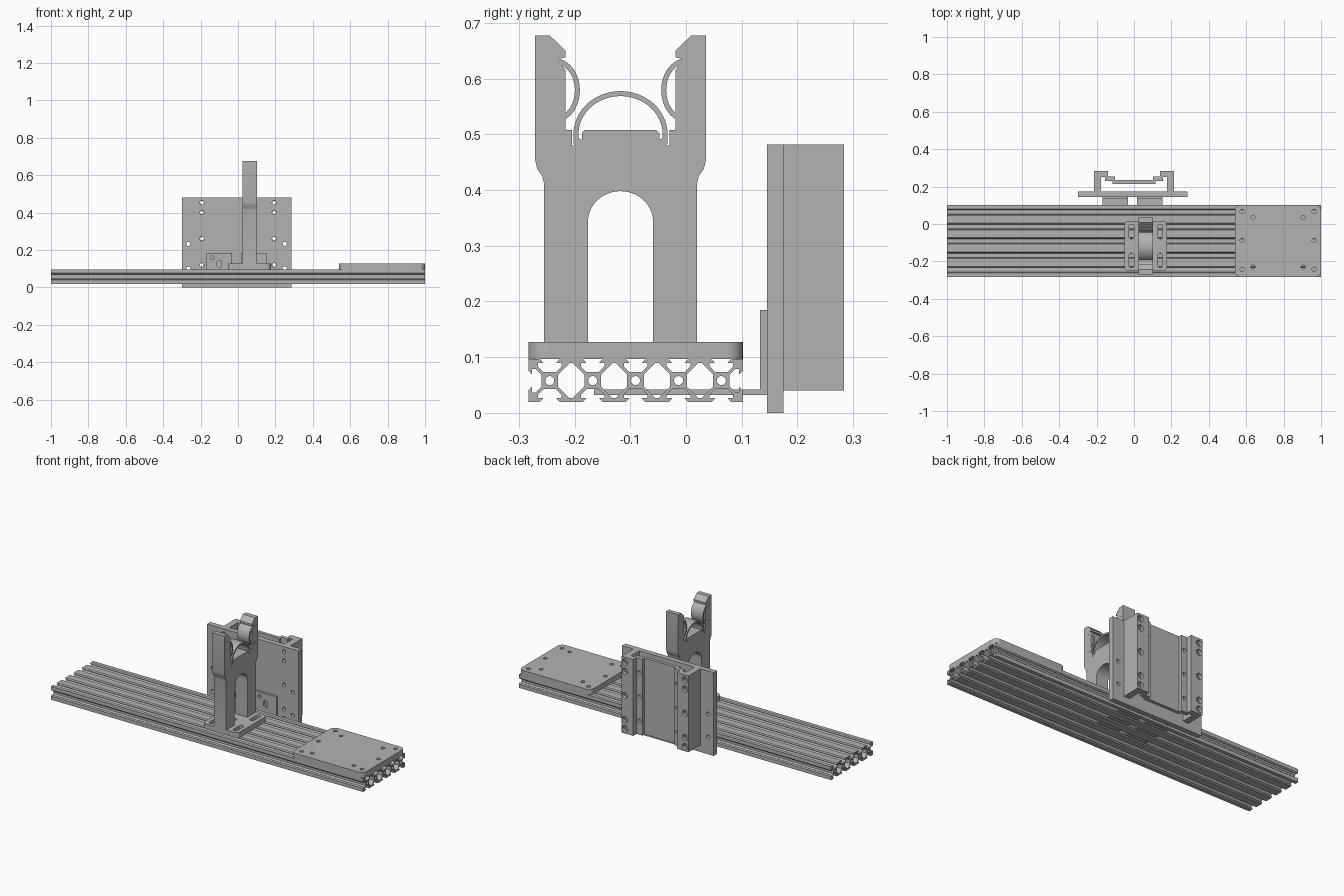
import bpy, bmesh
from math import sin, cos, pi
from mathutils import Matrix, Vector

cube = bpy.data.objects.get("Cube")
if cube:
    bpy.data.objects.remove(cube)

grey = bpy.data.materials.new("plain grey")
grey.use_nodes = True
grey.diffuse_color = (0.45, 0.45, 0.45, 1)
grey.node_tree.nodes["Principled BSDF"].inputs["Base Color"].default_value = (0.45, 0.45, 0.45, 1)

# Local profile axes for an extrusion along x, y or z
FRAMES = {"x": ((0, 1, 0), (0, 0, 1), (1, 0, 0)),
          "y": ((1, 0, 0), (0, 0, 1), (0, -1, 0)),
          "z": ((1, 0, 0), (0, 1, 0), (0, 0, 1))}


def extrude(name, loops, axis, lo, hi):
    """Solid from flat closed loops (inner loops become holes)."""
    curve = bpy.data.curves.new(name, "CURVE")
    curve.dimensions = "2D"
    curve.fill_mode = "BOTH"
    curve.extrude = (hi - lo) / 2
    for loop in loops:
        spline = curve.splines.new("POLY")
        spline.points.add(len(loop) - 1)
        for point, (a, b) in zip(spline.points, loop):
            point.co = (a, b, 0, 1)
        spline.use_cyclic_u = True
    temp = bpy.data.objects.new(name + "_curve", curve)
    bpy.context.collection.objects.link(temp)
    bpy.context.view_layer.update()
    mesh = bpy.data.meshes.new_from_object(temp)
    bpy.data.objects.remove(temp)
    frame = Matrix(FRAMES[axis]).transposed().to_4x4()
    frame.translation["xyz".index(axis)] = (lo + hi) / 2
    mesh.transform(frame)
    bm = bmesh.new()
    bm.from_mesh(mesh)
    bmesh.ops.remove_doubles(bm, verts=bm.verts, dist=1e-5)
    bmesh.ops.recalc_face_normals(bm, faces=bm.faces)
    bm.to_mesh(mesh)
    bm.free()
    mesh.materials.clear()
    mesh.materials.append(grey)
    obj = bpy.data.objects.new(name, mesh)
    bpy.context.collection.objects.link(obj)
    smooth(obj)
    return obj


def smooth(obj):
    bpy.ops.object.select_all(action="DESELECT")
    obj.select_set(True)
    bpy.context.view_layer.objects.active = obj
    bpy.ops.object.shade_smooth_by_angle(angle=0.5)


def cut(obj, cutter):
    mod = obj.modifiers.new("cut", "BOOLEAN")
    mod.object = cutter
    mod.solver = "EXACT"
    bpy.context.view_layer.objects.active = obj
    bpy.ops.object.modifier_apply(modifier=mod.name)
    bpy.data.objects.remove(cutter)


def arc(cx, cy, rx, ry, start, end, n):
    return [(cx + rx * cos(start + (end - start) * i / n),
             cy + ry * sin(start + (end - start) * i / n)) for i in range(n + 1)]


def circle(cx, cy, r, n=20):
    return arc(cx, cy, r, r, 0, 2 * pi, n)[:-1]


def rounded(x0, x1, y0, y1, r, n=6):
    corners = [(x1 - r, y1 - r), (x0 + r, y1 - r), (x0 + r, y0 + r), (x1 - r, y0 + r)]
    return [p for i, (x, y) in enumerate(corners)
            for p in arc(x, y, r, r, i * pi / 2, (i + 1) * pi / 2, n)]


def band(path, t):
    """Closed strip of thickness t around a path."""
    left, right = [], []
    for i, p in enumerate(path):
        a, b = Vector(path[max(i - 1, 0)]), Vector(path[min(i + 1, len(path) - 1)])
        d = (b - a).normalized() * t / 2
        left.append((p[0] - d.y, p[1] + d.x))
        right.append((p[0] + d.y, p[1] - d.x))
    return left + right[::-1]


def mirrored(points, c=0):
    """Half outline followed by its mirror image about a = c."""
    return points + [(2 * c - a, b) for a, b in reversed(points)]


# Slotted rail: five square cells side by side
MM, RAIL_Y, RAIL_Z = 0.00385, -0.0905, 0.058
half_slot = [(-4.6, 0), (-3.1, 1.5), (-3.1, 1.8), (-5.5, 1.8), (-5.5, 3.44), (-2.84, 6.1)]
slot = mirrored(half_slot)
cells = [20 * i - 40 for i in range(5)]
outline = [(-50, -10)]
outline += [(c + s, d - 10) for c in cells for s, d in slot]
outline += [(50, -10)] + [(50 - d, s) for s, d in slot] + [(50, 10)]
outline += [(c - s, 10 - d) for c in reversed(cells) for s, d in slot]
outline += [(-50, 10)] + [(d - 50, -s) for s, d in slot]
rail_loops = [outline] + [circle(c, 0, 2.1) for c in cells]
for c in cells[:-1]:
    side = [(c + 3.9, -2.84), (c + 9.26, -8.2)]
    low = mirrored(side, c + 10)
    rail_loops.append(low + [(a, -b) for a, b in reversed(low)])
extrude("slotted_rail",
        [[(RAIL_Y + a * MM, RAIL_Z + b * MM) for a, b in loop] for loop in rail_loops],
        "x", -1, 1)

# Rounded plate on the rail end
TOP, PLATE_TOP = 0.0965, 0.127
holes = [(x, y) for x in (0.578, 0.963) for y in (0.067, -0.088, -0.242)]
holes += [(x, y) for x in (0.636, 0.904) for y in (0.035, -0.229)]
extrude("end_plate", [rounded(0.54, 1, -0.283, 0.102, 0.03)]
        + [circle(x, y, 0.011) for x, y in holes], "z", TOP, PLATE_TOP)

# Slotted foot of the holder
CX, CY = 0.063, -0.1175
slots = [rounded(x - 0.013, x + 0.013, y - 0.039, y + 0.039, 0.0129)
         for x in (CX - 0.077, CX + 0.077) for y in (CY - 0.077, CY + 0.077)]
extrude("holder_foot", [rounded(-0.052, 0.176, -0.252, 0.017, 0.022)] + slots
        + [circle(CX, CY, 0.011)], "z", TOP, PLATE_TOP)

# Forked holder with arched legs
X0, X1 = 0.025, 0.102
left_side = [(-0.176, PLATE_TOP), (-0.255, PLATE_TOP), (-0.255, 0.412), (-0.258, 0.425),
             (-0.267, 0.438), (-0.271, 0.455), (-0.271, 0.677), (-0.244, 0.677),
             (-0.216, 0.65), (-0.216, 0.638), (-0.23, 0.635), (-0.216, 0.615),
             (-0.216, 0.508), (-0.205, 0.508), (-0.205, 0.48), (-0.187, 0.48),
             (-0.187, 0.502), (-0.181, 0.508)]
arch = arc(CY, 0.343, 0.0585, 0.055, 0, pi, 20)
extrude("forked_holder", [mirrored(left_side, CY) + arch], "x", X0, X1)

# Bent springs gripping from both sides and from below
for name, sign in (("front", 1), ("back", -1)):
    bow = arc(-0.236, 0.579, 0.041, 0.053, -pi / 2, pi / 2, 24)
    path = [(CY + sign * (a - CY), b) for a, b in [(-0.246, 0.526)] + bow + [(-0.246, 0.632)]]
    extrude(name + "_spring", [band(path, 0.009)], "x", X0, X1)
    for end, z in (("lower", 0.531), ("upper", 0.63)):
        extrude(f"{name}_{end}_spring_bead", [circle(CY - sign * 0.1285, z, 0.009)],
                "x", X0 - 0.0008, X1 + 0.0008)
    extrude(name + "_cradle_bead", [circle(CY - sign * 0.076, 0.485, 0.008)], "x", X0, X1)
cradle = arc(CY, 0.5, 0.08, 0.073, 0, pi, 32)
cradle = [(cradle[0][0], 0.483)] + cradle + [(cradle[-1][0], 0.483)]
extrude("cradle_spring", [band(cradle, 0.009)], "x", X0, X1)

# Angle brackets joining rail and back plate
for name, x0, x1 in (("right", -0.168, -0.033), ("left", 0.015, 0.152)):
    extrude(name + "_bracket_leg", [[(x0, -0.165), (x1, -0.165), (x1, 0.145), (x0, 0.145)]],
            "z", 0.032, 0.042)
    face = [(x0, 0.032), (x1, 0.032), (x1, 0.185), (x0, 0.185)]
    extrude(name + "_bracket_face", [face, circle(x0 + 0.031, 0.158, 0.01),
            rounded(x0 + 0.055, x0 + 0.081, 0.105, 0.145, 0.0129)], "y", 0.133, 0.145)

# Upright back plate
BOLT_Z = (0.067, 0.12, 0.26, 0.4, 0.453)
bolts = [(x, z) for x in (-0.193, 0.193) for z in BOLT_Z]
extras = [(x, z) for x in (-0.265, 0.25) for z in (0.1, 0.233)]
extrude("back_plate", [[(-0.3, 0), (0.287, 0), (0.287, 0.482), (-0.3, 0.482)]]
        + [circle(x, z, 0.011) for x, z in bolts + extras], "y", 0.145, 0.175)

# Stepped channel bolted to the back plate
outer = [(-0.214, 0.175), (-0.214, 0.284), (-0.14, 0.284), (-0.14, 0.253),
         (-0.102, 0.253), (-0.102, 0.234)]
inner = [(-0.177, 0.175), (-0.177, 0.25), (-0.155, 0.25), (-0.155, 0.23),
         (-0.116, 0.23), (-0.116, 0.215)]
channel = extrude("stepped_channel", [mirrored(outer) + mirrored(inner)[::-1]], "z", 0.04, 0.482)
cut(channel, extrude("bolt_cutter", [circle(x, z, 0.01) for x, z in bolts], "y", 0.17, 0.3))
cut(channel, extrude("counterbore_cutter", [circle(x, z, 0.018) for x, z in bolts],
                     "y", 0.265, 0.3))
ledge = [(x, z) for x in (-0.121, 0.121) for z in BOLT_Z[1:4]]
cut(channel, extrude("ledge_cutter", [circle(x, z, 0.01) for x, z in ledge], "y", 0.2, 0.3))
smooth(channel)
